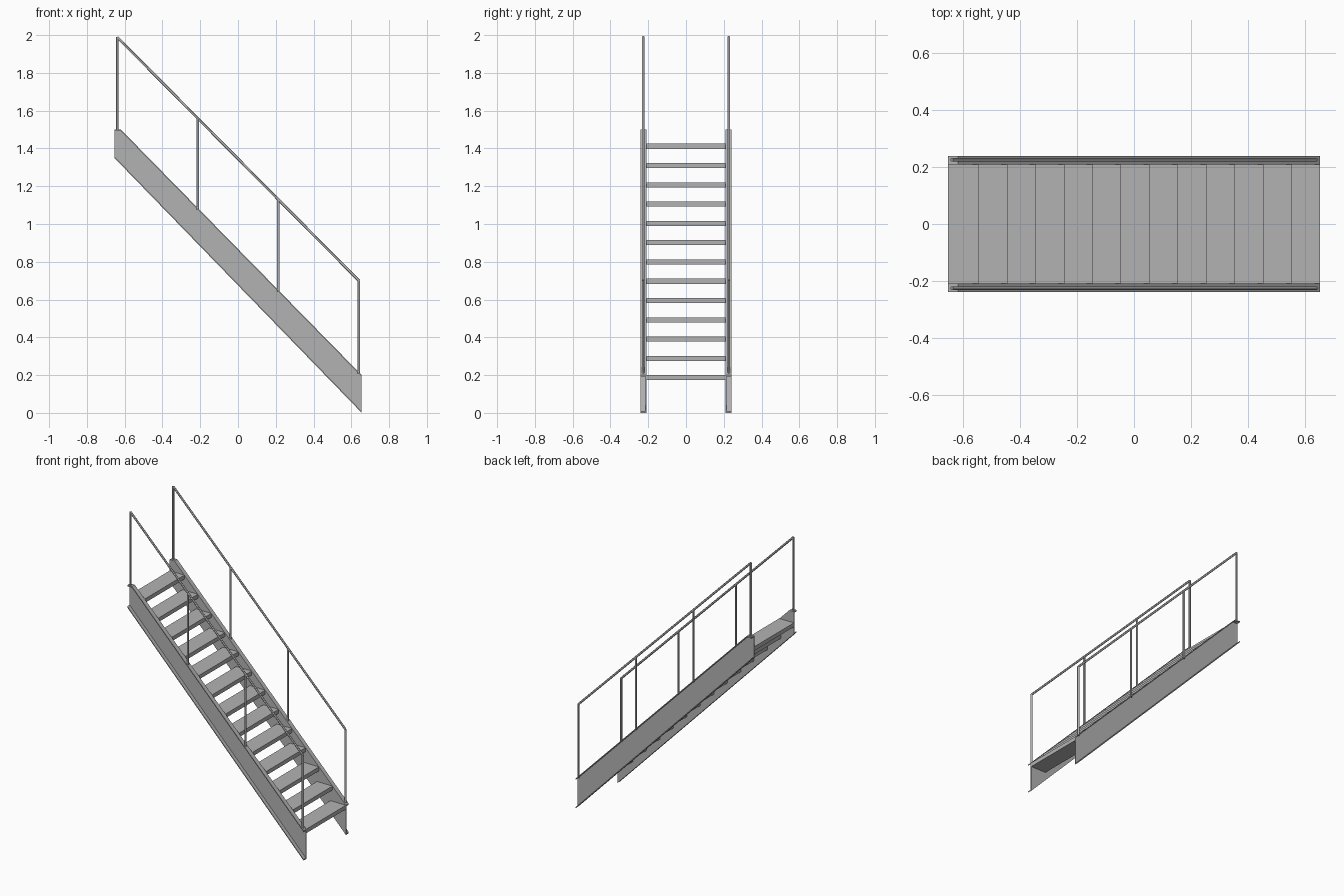
import bpy
import bmesh
from mathutils import Vector

cube = bpy.data.objects.get("Cube")
if cube:
    bpy.data.objects.remove(cube, do_unlink=True)

steel = bpy.data.materials.new("grey steel")
steel.use_nodes = True
colour = (0.45, 0.45, 0.45, 1)
steel.diffuse_color = colour
steel.node_tree.nodes["Principled BSDF"].inputs["Base Color"].default_value = colour


def finish(name, bm):
    bmesh.ops.recalc_face_normals(bm, faces=bm.faces)
    mesh = bpy.data.meshes.new(name)
    bm.to_mesh(mesh)
    bm.free()
    mesh.materials.append(steel)
    obj = bpy.data.objects.new(name, mesh)
    bpy.context.collection.objects.link(obj)
    return obj


def prism(bm, outline, y0, y1):
    """Extrude an x-z outline from y0 to y1."""
    face = bm.faces.new([bm.verts.new((x, y0, z)) for x, z in outline])
    new = bmesh.ops.extrude_face_region(bm, geom=[face])["geom"]
    verts = [v for v in new if isinstance(v, bmesh.types.BMVert)]
    bmesh.ops.translate(bm, verts=verts, vec=(0, y1 - y0, 0))


def tube(bm, start, end, radius=0.007):
    """Round bar between two points."""
    a, b = Vector(start), Vector(end)
    d = b - a
    matrix = d.to_track_quat("Z", "Y").to_matrix().to_4x4()
    matrix.translation = (a + b) / 2
    bmesh.ops.create_cone(bm, cap_ends=True, segments=12, radius1=radius,
                          radius2=radius, depth=d.length, matrix=matrix)


END = 0.655                  # half length of the flight
INNER, OUTER = 0.21, 0.24    # inner and outer faces of the stringers
T = 0.008                    # flange height
high_back, high_top = (-END, 1.5), (-0.62, 1.5)
low_top, low_foot, high_foot = (END, 0.2), (END, 0.0), (-END, 1.35)


def lift(p, dz):
    return (p[0], p[1] + dz)


for side, label in ((1, "left"), (-1, "right")):
    # Channel stringer: inner web with flanges facing outwards
    bm = bmesh.new()
    prism(bm, [high_back, high_top, low_top, low_foot, high_foot],
          side * INNER, side * (INNER + 0.005))
    prism(bm, [high_back, high_top, low_top, lift(low_top, -T),
               lift(high_top, -T), lift(high_back, -T)],
          side * INNER, side * OUTER)
    prism(bm, [high_foot, low_foot, lift(low_foot, T), lift(high_foot, T)],
          side * INNER, side * OUTER)
    finish(label + "_stringer", bm)

    # Handrail with four posts standing on the top flange
    bm = bmesh.new()
    y = side * 0.226
    rail_top, rail_low = (-0.64, y, 1.99), (0.64, y, 0.7)
    tube(bm, rail_top, rail_low)
    for i in range(4):
        top = Vector(rail_top).lerp(Vector(rail_low), i / 3)
        base = min(1.5, 0.2 + (END - top.x) * 1.3 / 1.275)
        tube(bm, (top.x, y, base - T), top)
    rail = finish(label + "_handrail", bm)
    bpy.ops.object.select_all(action="DESELECT")
    rail.select_set(True)
    bpy.context.view_layer.objects.active = rail
    bpy.ops.object.shade_smooth_by_angle()

# Thirteen treads between the webs
for i in range(13):
    bm = bmesh.new()
    nose, top = END - 0.1 * i, 0.2 + 0.1021 * i
    back = max(nose - 0.115, -END)
    prism(bm, [(nose, top), (back, top), (back, top - 0.027), (nose, top - 0.027)],
          -INNER, INNER)
    finish(f"tread_{i + 1}", bm)
